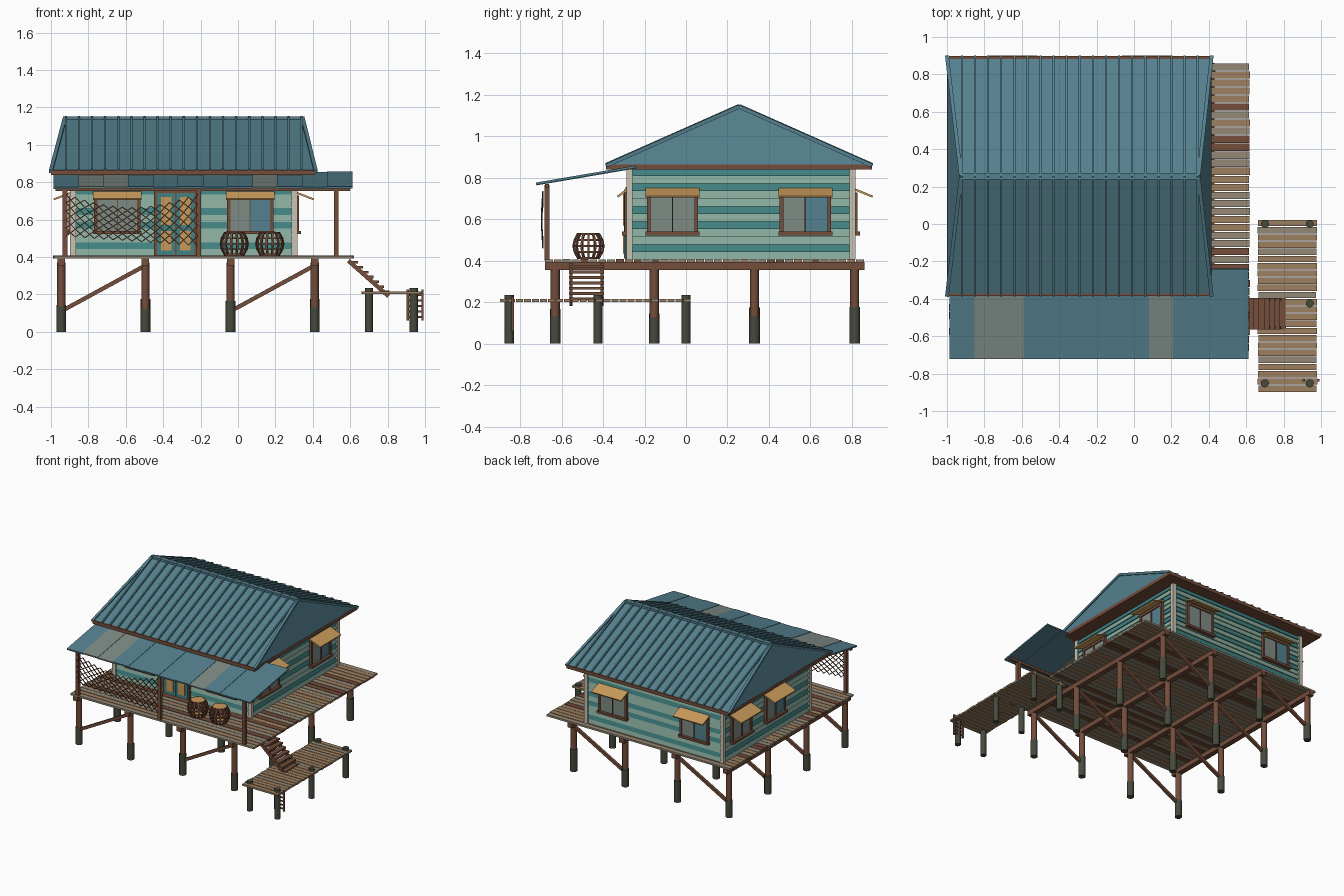
import bpy, bmesh, math, random
from mathutils import Matrix, Vector

random.seed(4)
if "Cube" in bpy.data.objects:
    bpy.data.objects.remove(bpy.data.objects["Cube"])


def material(name, r, g, b):
    lin = [((c / 255 + 0.055) / 1.055) ** 2.4 for c in (r, g, b)] + [1]
    m = bpy.data.materials.new(name)
    m.use_nodes = True
    m.diffuse_color = lin
    m.node_tree.nodes["Principled BSDF"].inputs["Base Color"].default_value = lin
    return m


MATS = [material("roof blue", 84, 128, 142), material("weathered grey", 126, 139, 133),
        material("brown wood", 116, 77, 59), material("tan plank", 158, 128, 97),
        material("grey plank", 148, 137, 118), material("algae dark", 70, 74, 61),
        material("sage siding", 137, 172, 158), material("teal siding", 66, 130, 130),
        material("cream trim", 200, 196, 178), material("ochre wood", 200, 154, 90)]
ROOF, GREY, BROWN, TAN, PLANK, ALGAE, SAGE, TEAL, CREAM, OCHRE = range(10)


class Part:
    """Collects boxes, bars and rods into one named object."""

    def __init__(self, name, place=None):
        self.name, self.bm, self.place = name, bmesh.new(), place or Matrix()

    def paint(self, verts, mat):
        for f in {f for v in verts for f in v.link_faces}:
            f.material_index = mat
        return verts

    def box(self, lo, hi, mat, taper=0):
        lo, hi = Vector(lo), Vector(hi)
        m = Matrix.Translation((lo + hi) / 2) @ Matrix.Diagonal((*(hi - lo), 1))
        verts = bmesh.ops.create_cube(self.bm, size=1, matrix=m)["verts"]
        for v in verts:
            if taper and v.co.z > (lo.z + hi.z) / 2:
                v.co.x -= math.copysign(taper, v.co.x - (lo.x + hi.x) / 2)
                v.co.y -= math.copysign(taper, v.co.y - (lo.y + hi.y) / 2)
        self.paint(verts, mat)

    def between(self, p, q):
        p, q = Vector(p), Vector(q)
        return Matrix.Translation((p + q) / 2) @ (q - p).to_track_quat('Y', 'Z').to_matrix().to_4x4(), (q - p).length

    def bar(self, p, q, w, h, mat):
        m, n = self.between(p, q)
        self.paint(bmesh.ops.create_cube(self.bm, size=1, matrix=m @ Matrix.Diagonal((w, n, h, 1)))["verts"], mat)

    def rod(self, p, q, r, mat):
        m, n = self.between(p, q)
        m = m @ Matrix.Rotation(math.pi / 2, 4, 'X')
        self.paint(bmesh.ops.create_cone(self.bm, cap_ends=True, segments=12, radius1=r, radius2=r,
                                         depth=n, matrix=m)["verts"], mat)

    def done(self, smooth=False):
        self.bm.transform(self.place)
        bmesh.ops.recalc_face_normals(self.bm, faces=self.bm.faces[:])
        mesh = bpy.data.meshes.new(self.name)
        used = sorted({f.material_index for f in self.bm.faces})
        for f in self.bm.faces:
            f.material_index = used.index(f.material_index)
        self.bm.to_mesh(mesh)
        self.bm.free()
        for i in used:
            mesh.materials.append(MATS[i])
        ob = bpy.data.objects.new(self.name, mesh)
        bpy.context.collection.objects.link(ob)
        if smooth:
            bpy.ops.object.select_all(action='DESELECT')
            ob.select_set(True)
            bpy.context.view_layer.objects.active = ob
            bpy.ops.object.shade_smooth_by_angle(angle=math.radians(40))


def planks(name, x0, x1, y0, y1, z0, z1, count, choices):
    part, step = Part(name), (y1 - y0) / count
    for i in range(count):
        y, j = y0 + i * step, random.uniform(0, 0.006)
        part.box((x0 + j, y, z0), (x1 - j, y + step - 0.005, z1 - j / 3), random.choice(choices))
    part.done()


# Piles, beams and braces under the deck
pile_x, pile_y = (-0.945, -0.495, -0.04, 0.41), (-0.63, -0.153, 0.33, 0.813)
piles, frame = Part("piles"), Part("beams_and_braces")
for x in pile_x:
    frame.box((x - 0.02, -0.68, 0.355), (x + 0.02, 0.86, 0.393), BROWN)
    for y in pile_y:
        h = random.uniform(0.12, 0.18)
        piles.rod((x, y, 0), (x, y, h), 0.026, ALGAE)
        piles.rod((x, y, h), (x, y, 0.37), 0.022, BROWN)
for y in pile_y:
    for a, b in (pile_x[:2], pile_x[2:]):
        frame.bar((a, y, 0.11), (b, y, 0.355), 0.02, 0.022, BROWN)
piles.done(True)
frame.done()
planks("deck", -0.99, 0.62, -0.68, 0.863, 0.391, 0.407, 36, (TAN, TAN, PLANK, PLANK, BROWN))

# Lapped siding and corner boards
X0, X1, Y0, Y1 = -0.89, 0.31, -0.28, 0.81
walls = Part("siding_walls")
pattern = (SAGE, TEAL, SAGE, SAGE, TEAL, SAGE, TEAL, SAGE, SAGE, TEAL, SAGE, TEAL)
course = 0.44 / len(pattern)
for i, mat in enumerate(pattern):
    z = 0.405 + i * course
    walls.box((X0, Y0, z), (X1, Y1, z + course), mat, 0.008)
walls.done()
trim = Part("corner_boards")
for x, sx in ((X0, 1), (X1, -1)):
    for y, sy in ((Y0, 1), (Y1, -1)):
        xs, ys = sorted((x - sx * 0.007, x + sx * 0.023)), sorted((y - sy * 0.007, y + sy * 0.023))
        trim.box((xs[0], ys[0], 0.405), (xs[1], ys[1], 0.84), CREAM)
trim.done()


# Windows with sloping awnings
def window(name, x, y, turn, right_pane, reach):
    w = Part(name, Matrix.Translation((x, y, 0)) @ Matrix.Rotation(math.radians(turn), 4, 'Z'))
    w.box((-0.11, -0.008, 0.54), (0, 0.01, 0.72), GREY)
    w.box((0, -0.008, 0.54), (0.11, 0.01, 0.72), right_pane)
    for s in (-0.115, 0, 0.115):
        t = 0.003 if s == 0 else 0.009
        w.box((s - t, -0.016, 0.53), (s + t, 0.005, 0.725), BROWN)
    w.box((-0.13, -0.028, 0.522), (0.13, 0.005, 0.54), BROWN)
    w.box((-0.122, -0.016, 0.708), (0.122, 0.005, 0.728), BROWN)
    w.bar((0, 0, 0.745), (0, -reach, 0.708), 0.26, 0.01, OCHRE)
    w.done()


for name, x, y, turn, pane, reach in (
        ("front_window_right", -0.645, Y0, 0, GREY, 0.05), ("front_window_left", 0.065, Y0, 0, ROOF, 0.05),
        ("left_window_front", X1, -0.065, 90, GREY, 0.095), ("left_window_back", X1, 0.575, 90, ROOF, 0.095),
        ("back_window_left", 0.065, Y1, 180, GREY, 0.09), ("back_window_right", -0.645, Y1, 180, ROOF, 0.09),
        ("right_window_back", X0, 0.59, -90, GREY, 0.095), ("right_window_front", X0, 0.17, -90, ROOF, 0.095)):
    window(name, x, y, turn, pane, reach)

# Double door
door = Part("double_door", Matrix.Translation((-0.333, Y0, 0)))
door.box((-0.115, -0.012, 0.405), (0.115, 0.005, 0.755), BROWN)
for s in (-1, 1):
    a, b = sorted((s * 0.003, s * 0.1))
    door.box((a, -0.018, 0.41), (b, 0, 0.742), TEAL)
    for z0, z1 in ((0.435, 0.54), (0.57, 0.72)):
        door.box((a + 0.02, -0.023, z0), (b - 0.02, 0, z1), OCHRE)
door.done()

# Main roof with steep hipped ends, standing seams and caps
EX0, EX1, EY0, EY1, EZ = -1.0, 0.415, -0.385, 0.897, 0.858
RX0, RX1, RY, RZ = -0.925, 0.345, 0.256, 1.142
eaves = Part("eave_boards")
eaves.box((EX0, EY0, 0.838), (EX1, EY1, 0.864), BROWN)
eaves.done()
roof = Part("main_roof")
corners = [Vector(c) for c in ((EX0, EY0, EZ), (EX1, EY0, EZ), (EX1, EY1, EZ), (EX0, EY1, EZ))]
ends = [Vector((RX0, RY, RZ)), Vector((RX1, RY, RZ))]
c = [roof.bm.verts.new(p) for p in corners]
r0, r1 = (roof.bm.verts.new(p) for p in ends)
for f in ((c[0], c[1], r1, r0), (c[2], c[3], r0, r1), (c[1], c[2], r1), (c[3], c[0], r0), c[::-1]):
    roof.bm.faces.new(f)
for i in range(19):
    x = RX0 + 0.005 + i * (RX1 - RX0 - 0.01) / 18
    for y in (EY0, EY1):
        roof.bar((x, y, EZ + 0.004), (x, RY, RZ + 0.004), 0.011, 0.018, ROOF)
for i, p in enumerate(corners):
    roof.bar(p, ends[i in (1, 2)], 0.02, 0.018, ROOF)
roof.bar(ends[0], ends[1], 0.035, 0.018, ROOF)
roof.done()

# Porch roof of patched sheets, with beam and posts
porch = Part("porch_roof")
step = 1.595 / 12
for i in range(12):
    x = -0.985 + (i + 0.5) * step
    lift = 0.003 * (i % 2)
    porch.bar((x, -0.722, 0.768 + lift), (x, -0.24, 0.85 + lift), step + 0.004, 0.011,
              GREY if i in (1, 2, 8) else ROOF)
porch.done()
posts = Part("porch_posts")
for x in (-0.925, -0.21, 0.525):
    posts.box((x - 0.013, -0.683, 0.4), (x + 0.013, -0.657, 0.765), BROWN)
posts.box((-0.975, -0.68, 0.752), (0.6, -0.66, 0.77), BROWN)
posts.done()

# Draped net between two porch posts
net = Part("hanging_net")
COLS, ROWS = 14, 5


def knot(i, j):
    u, v = i / COLS, j / ROWS
    top = 0.735 - 0.07 * math.sin(math.pi * u)
    low = 0.51 - 0.05 * u
    return (-0.92 + 0.705 * u, -0.69 - 0.006 * math.sin(math.pi * v), low + (top - low) * v)


for i in range(COLS):
    for j in range(ROWS):
        net.bar(knot(i, j), knot(i + 1, j + 1), 0.005, 0.005, BROWN)
        net.bar(knot(i + 1, j), knot(i, j + 1), 0.005, 0.005, BROWN)
net.done()


# Slatted baskets
def basket(name, x, y):
    b = Part(name, Matrix.Translation((x, y, 0.407)))
    rings = ((0.052, 0.006), (0.068, 0.035), (0.074, 0.064), (0.068, 0.093), (0.052, 0.122))
    at = lambda r, a, z: (r * math.cos(a), r * math.sin(a), z)
    for k in range(14):
        a, n = k * math.tau / 14, (k + 1) * math.tau / 14
        for (ra, za), (rb, zb) in zip(rings, rings[1:]):
            b.bar(at(ra, a, za), at(rb, a, zb), 0.011, 0.009, BROWN)
        for r, z in rings:
            b.bar(at(r, a, z), at(r, n, z), 0.007, 0.009, BROWN)
    b.rod((0, 0, 0.118), (0, 0, 0.126), 0.05, OCHRE)
    b.rod((0, 0, 0), (0, 0, 0.008), 0.05, OCHRE)
    b.done()


basket("basket_right", -0.02, -0.47)
basket("basket_left", 0.17, -0.47)

# Stairs down to the dock
stairs = Part("stairs")
for i in range(7):
    x, z = 0.615 + i * 0.028, 0.372 - i * 0.026
    stairs.box((x - 0.012, -0.565, z - 0.008), (x + 0.026, -0.395, z + 0.006), BROWN)
for y in (-0.555, -0.405):
    stairs.bar((0.59, y, 0.38), (0.805, y, 0.19), 0.014, 0.022, BROWN)
stairs.done()

# Dock with piles and a ladder
planks("dock", 0.66, 0.98, -0.897, 0.027, 0.201, 0.216, 24, (TAN, TAN, PLANK))
dock_piles = Part("dock_piles")
for x in (0.7, 0.94):
    for y in (-0.852, -0.425, 0):
        dock_piles.rod((x, y, 0), (x, y, 0.234), 0.022, ALGAE)
dock_piles.done(True)
ladder = Part("dock_ladder")
for x in (0.908, 0.987):
    ladder.box((x - 0.006, -0.842, 0.06), (x + 0.006, -0.83, 0.225), BROWN)
for i in range(5):
    z = 0.08 + i * 0.029
    ladder.box((0.908, -0.84, z - 0.005), (0.987, -0.832, z + 0.005), BROWN)
ladder.done()
